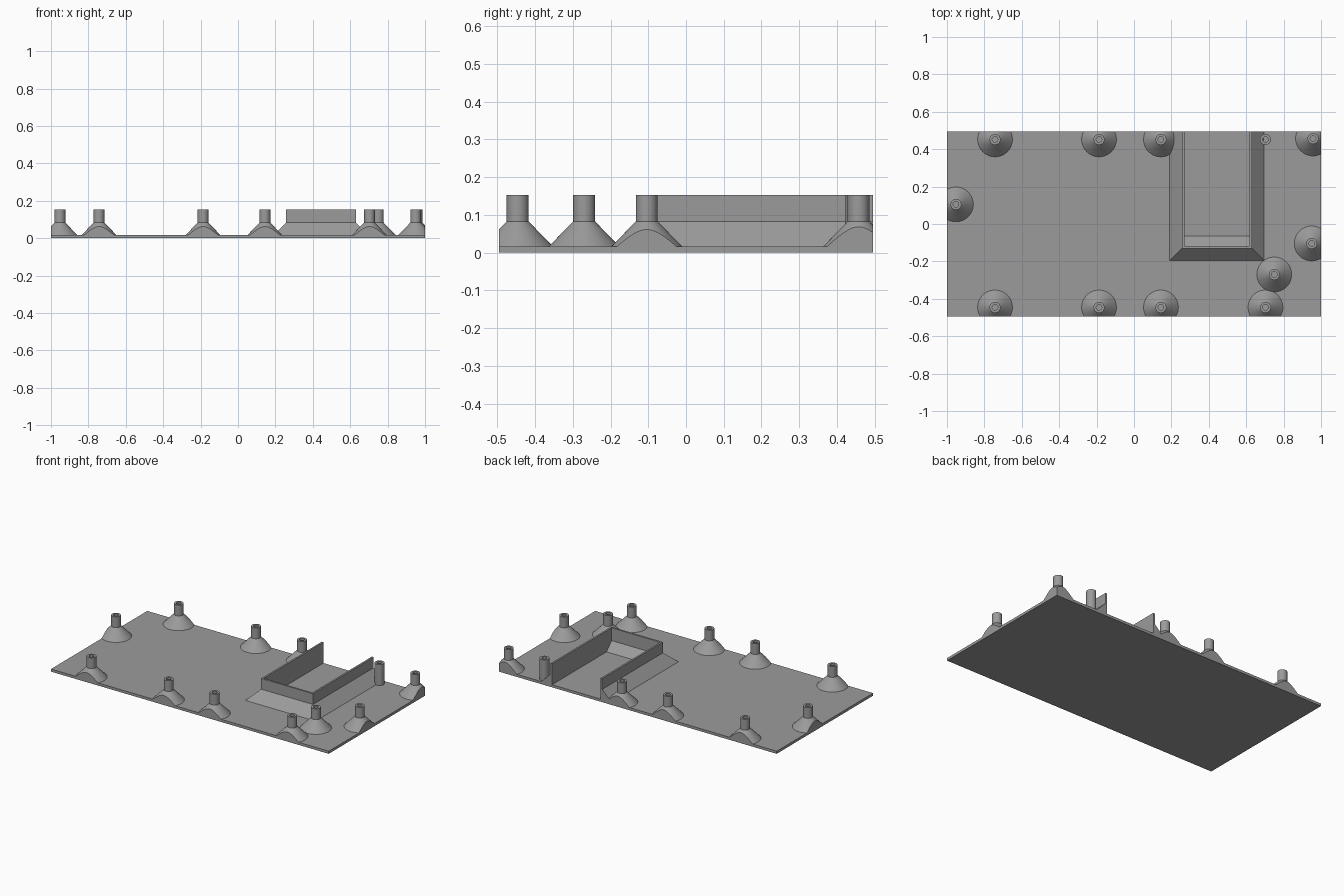
import bpy, bmesh, math
from mathutils import Vector

if "Cube" in bpy.data.objects:
    bpy.data.objects.remove(bpy.data.objects["Cube"])

HX, HY, PLATE = 1.0, 0.495, 0.017      # half sizes and plate thickness
SHOULDER, TOP = 0.083, 0.153           # flare top and post top

grey = bpy.data.materials.new("grey plastic")
grey.diffuse_color = (0.33, 0.33, 0.33, 1)
grey.use_nodes = True
grey.node_tree.nodes["Principled BSDF"].inputs["Base Color"].default_value = grey.diffuse_color


def finish(name, bm, smooth=False):
    bmesh.ops.recalc_face_normals(bm, faces=bm.faces)
    mesh = bpy.data.meshes.new(name)
    bm.to_mesh(mesh)
    bm.free()
    mesh.materials.append(grey)
    obj = bpy.data.objects.new(name, mesh)
    bpy.context.collection.objects.link(obj)
    if smooth:
        bpy.ops.object.select_all(action='DESELECT')
        obj.select_set(True)
        bpy.context.view_layer.objects.active = obj
        bpy.ops.object.shade_smooth_by_angle(angle=math.radians(30))
    return obj


def loft(bm, rows, close_rows=False):
    """Skin closed loops of points; cap the ends unless the rows wrap around."""
    loops = [[bm.verts.new(p) for p in row] for row in rows]
    count = len(loops)
    for i in range(count if close_rows else count - 1):
        a, b = loops[i], loops[(i + 1) % count]
        for j in range(len(a)):
            k = (j + 1) % len(a)
            bm.faces.new((a[j], a[k], b[k], b[j]))
    if not close_rows:
        bm.faces.new(loops[0])
        bm.faces.new(loops[-1])


def post(name, x, y, flared=True, sides=48):
    """Hollow post on a conical foot, trimmed flush with the plate edges."""
    r_out, r_in, floor = 0.029, 0.015, 0.02
    foot = [(r_out, SHOULDER), (0.093, PLATE)] if flared else [(r_out, PLATE)]
    profile = [(r_in, floor), (r_in, TOP), (r_out, TOP)] + foot
    rows = []
    for r, z in profile:
        rows.append([(x + r * math.cos(2 * math.pi * i / sides),
                      y + r * math.sin(2 * math.pi * i / sides), z)
                     for i in range(sides)])
    bm = bmesh.new()
    loft(bm, rows)
    for normal, limit in (((1, 0, 0), HX), ((-1, 0, 0), HX),
                          ((0, 1, 0), HY), ((0, -1, 0), HY)):
        n = Vector(normal)
        cut = bmesh.ops.bisect_plane(
            bm, geom=bm.verts[:] + bm.edges[:] + bm.faces[:],
            plane_co=n * limit, plane_no=n, clear_outer=True)
        edges = [e for e in cut["geom_cut"] if isinstance(e, bmesh.types.BMEdge)]
        if edges:
            bmesh.ops.holes_fill(bm, edges=edges, sides=0)
    finish(name, bm, smooth=True)


# Base plate
bm = bmesh.new()
loft(bm, [[(-HX, -HY, z), (HX, -HY, z), (HX, HY, z), (-HX, HY, z)]
          for z in (0, PLATE)])
finish("base_plate", bm)

# Posts along the front and back edges
for i, x in enumerate((-0.743, -0.187, 0.144, 0.703)):
    post(f"front_post_{i + 1}", x, -0.446)
    post(f"back_post_{i + 1}", x, 0.452, flared=(i < 3))

# Remaining posts
for name, x, y in (("left_post", -0.952, 0.105), ("right_post", 0.95, -0.104),
                   ("corner_post", 0.957, 0.457), ("inner_post", 0.75, -0.27)):
    post(name, x, y)

# U-shaped wall with a sloped outer skirt, open at the back
X0, X1, YF, THICK = 0.257, 0.63, -0.13, 0.012
section = [(SHOULDER - PLATE, PLATE), (0, SHOULDER), (0, TOP),
           (-THICK, TOP), (-THICK, PLATE)]
bm = bmesh.new()
corners = [(X0, -1, HY, 0), (X0, -1, YF, -1), (X1, 1, YF, -1), (X1, 1, HY, 0)]
loft(bm, [[(x + sx * d, y + sy * d, z) for d, z in section]
          for x, sx, y, sy in corners])
finish("bay_wall", bm)

# Sloped fillet inside the front of the bay
yi = YF + THICK
bm = bmesh.new()
loft(bm, [[(x, yi, PLATE), (x, yi + 0.053, PLATE), (x, yi, PLATE + 0.053)]
          for x in (X0 + THICK, X1 - THICK)])
finish("bay_inner_ramp", bm)
